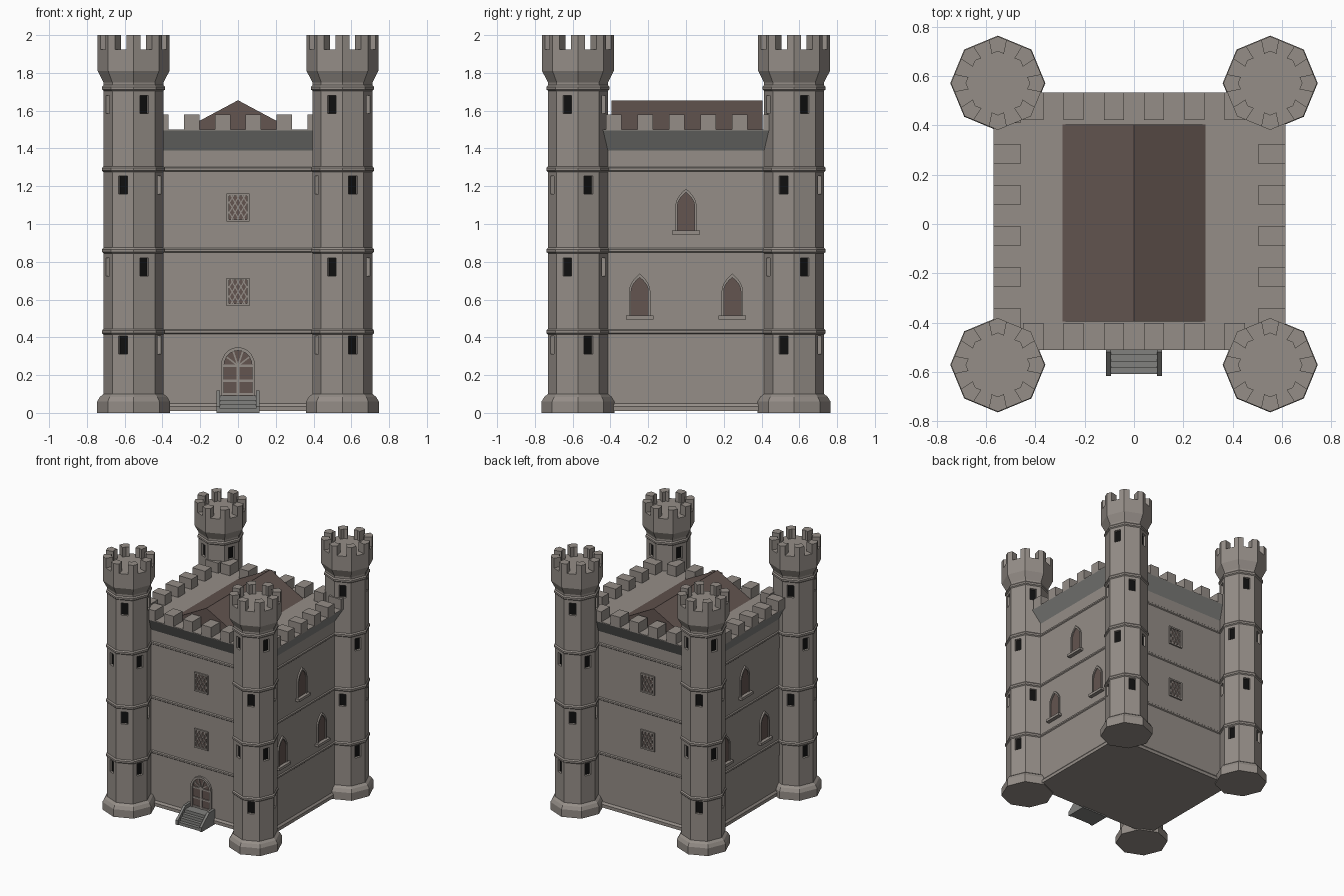
import bpy, bmesh
from math import pi, cos, sin, radians
from mathutils import Matrix, Vector

if "Cube" in bpy.data.objects:
    bpy.data.objects.remove(bpy.data.objects["Cube"])


def material(name, c):
    m = bpy.data.materials.new(name)
    m.diffuse_color = (*c, 1)
    m.use_nodes = True
    m.node_tree.nodes["Principled BSDF"].inputs["Base Color"].default_value = m.diffuse_color
    return m


STONE = material("stone", (0.30, 0.27, 0.245))
GREY = material("grey_stone", (0.22, 0.22, 0.21))
ROOF = material("roof_brown", (0.125, 0.09, 0.08))
BLACK = material("dark_opening", (0.005, 0.005, 0.005))


def finish(name, bm, mat):
    bmesh.ops.recalc_face_normals(bm, faces=bm.faces[:])
    me = bpy.data.meshes.new(name)
    bm.to_mesh(me)
    bm.free()
    me.materials.append(mat)
    ob = bpy.data.objects.new(name, me)
    bpy.context.collection.objects.link(ob)
    return ob


def loft(bm, loops):
    """Skin a stack of equal-length closed loops and cap both ends."""
    rows = [[bm.verts.new(p) for p in lp] for lp in loops]
    n = len(rows[0])
    for a, b in zip(rows, rows[1:]):
        for i in range(n):
            j = (i + 1) % n
            bm.faces.new((a[i], a[j], b[j], b[i]))
    bm.faces.new(rows[0][::-1])
    bm.faces.new(rows[-1])


def box(bm, x0, x1, y0, y1, z0, z1, M=Matrix()):
    loft(bm, [[M @ Vector((x, y, z)) for x, y in ((x0, y0), (x1, y0), (x1, y1), (x0, y1))]
              for z in (z0, z1)])


def prism(bm, pts, d0, d1, M):
    """Extrude a (u, v) outline from depth d0 to d1 outwards from a wall."""
    loft(bm, [[M @ Vector((u, -d, v)) for u, v in pts] for d in (d0, d1)])


def frame(bm, outer, inner, d0, d1, M):
    """Extruded border between two outlines, as a run of solid pieces."""
    n = len(outer)
    for i in range(n):
        j = (i + 1) % n
        if (Vector(outer[i]) - Vector(inner[i])).length + (Vector(outer[j]) - Vector(inner[j])).length > 1e-4:
            prism(bm, [outer[i], outer[j], inner[j], inner[i]], d0, d1, M)


def bar(bm, a, b, w, d0, d1, M):
    a, b = Vector(a), Vector(b)
    t = (b - a).normalized() * w / 2
    n = Vector((-t.y, t.x))
    prism(bm, [a - n, b - n, b + n, a + n], d0, d1, M)


def rect(w, z0, z1):
    return [(-w, z0), (w, z0), (w, z1), (-w, z1)]


def arch(w, z0, spring, top, pointed, n=5):
    pts = [(-w, z0), (w, z0)]
    for i in range(n + 1):
        t = i / n
        u, v = (1 - t * t, t) if pointed else (cos(t * pi / 2), sin(t * pi / 2))
        pts.append((w * u, spring + (top - spring) * v))
    return pts + [(-u, v) for u, v in pts[2:-1]][::-1]


# ---- Main keep: walls with plinth and string courses ----
X0, X1, Y0, Y1 = -0.51, 0.555, -0.452, 0.473


def wall_loop(z, o):
    return [(X0 - o, Y0 - o, z), (X1 + o, Y0 - o, z), (X1 + o, Y1 + o, z), (X0 - o, Y1 + o, z)]


RINGS = (0.43, 0.86, 1.29)
prof = [(0.01, 0.012), (0.035, 0.012), (0.05, 0)]
for z in RINGS:
    prof += [(z - 0.012, 0), (z - 0.006, 0.007), (z + 0.006, 0.007), (z + 0.012, 0)]
bm = bmesh.new()
loft(bm, [wall_loop(z, o) for z, o in prof + [(1.39, 0)]])
finish("keep_walls", bm, STONE)

# Flared cornice and deck
bm = bmesh.new()
loft(bm, [wall_loop(1.39, 0), wall_loop(1.495, 0.06)])
finish("cornice", bm, GREY)
bm = bmesh.new()
loft(bm, [wall_loop(1.495, 0.06), wall_loop(1.5, 0.06)])
finish("roof_deck", bm, STONE)

# Wall merlons
bm = bmesh.new()
o, t, h = 0.06, 0.11, 0.041
for i in range(-3, 3):
    x = (i + 0.5) * 0.1635
    for y in (Y0 - o, Y1 + o - t):
        box(bm, x - h, x + h, y, y + t, 1.5, 1.58)
    y = -0.382 + (i + 3) * 0.1665
    for x in (X0 - o, X1 + o - t):
        box(bm, x, x + t, y - h, y + h, 1.5, 1.58)
finish("wall_merlons", bm, STONE)

# Gabled roof
bm = bmesh.new()
loft(bm, [[(-0.29, y, 1.5), (0.29, y, 1.5), (0, y, 1.655)] for y in (-0.395, 0.405)])
finish("gable_roof", bm, ROOF)

# ---- Corner towers ----
R = 0.159
WIN_Z = (0.36, 0.773, 1.207, 1.632)


def octagon(r, z, cx, cy):
    return [(cx + r * cos(k * pi / 4), cy + r * sin(k * pi / 4), z) for k in range(8)]


tower_prof = [(0, 0.193), (0.06, 0.193), (0.085, 0.178), (0.1, R)]
for z in RINGS + (1.72,):
    tower_prof += [(z - 0.015, R), (z - 0.008, R + 0.008), (z + 0.006, R + 0.008), (z + 0.015, R)]
tower_prof += [(1.75, R), (1.81, 0.19), (1.925, 0.19)]

for sx in (-1, 1):
    for sy in (-1, 1):
        cx, cy = sx * 0.553, sy * 0.572
        bm = bmesh.new()
        loft(bm, [octagon(r, z, cx, cy) for z, r in tower_prof])
        tower = finish("tower", bm, STONE)
        # Merlons wrapped round each corner of the octagon
        bm = bmesh.new()
        ring = [Vector(p) for p in octagon(0.19, 0, 0, 0)]
        for k in range(8):
            v, a, b = ring[k], ring[k - 1], ring[(k + 1) % 8]
            out = [v.lerp(a, 0.27), v, v.lerp(b, 0.27)]
            outline = out + [p * 0.68 for p in out[::-1]]
            loft(bm, [[(p.x + cx, p.y + cy, z) for p in outline] for z in (1.92, 2.0)])
        finish("tower_merlons", bm, STONE)
        # Recessed windows on alternating faces
        cut, dark = bmesh.new(), bmesh.new()
        ap = R * cos(pi / 8)
        for lv, zc in enumerate(WIN_Z):
            shift = (lv + (sx * sy > 0)) % 2
            for q in range(4):
                # facing angle 67.5 or 22.5 degrees plus quarter turns
                ang = radians(67.5 if shift else 22.5) + q * pi / 2
                M = Matrix.Translation((cx, cy, zc)) @ Matrix.Rotation(ang, 4, 'Z')
                box(cut, ap - 0.022, ap + 0.03, -0.025, 0.025, -0.048, 0.048, M)
                box(dark, ap - 0.03, ap - 0.019, -0.025, 0.025, -0.048, 0.048, M)
        cutter = finish("window_cutter", cut, STONE)
        cutter.hide_render = True
        mod = tower.modifiers.new("windows", 'BOOLEAN')
        mod.operation, mod.solver, mod.object = 'DIFFERENCE', 'EXACT', cutter
        dg = bpy.context.evaluated_depsgraph_get()
        me = bpy.data.meshes.new_from_object(tower.evaluated_get(dg))
        tower.modifiers.clear()
        tower.data = me
        bpy.data.objects.remove(cutter)
        finish("tower_window_openings", dark, BLACK)

# ---- Wall frames: local u across, v up, depth outwards ----
WALLS = {n: Matrix.Translation(p) @ Matrix.Rotation(a, 4, 'Z') for n, p, a in (
    ("front", (0, Y0, 0), 0), ("right", (X1, 0, 0), pi / 2),
    ("back", (0, Y1, 0), pi), ("left", (X0, 0, 0), -pi / 2))}

# Lattice windows, front and back
for side in ("front", "back"):
    M = WALLS[side]
    st, br = bmesh.new(), bmesh.new()
    for z0 in (0.567, 1.013):
        z1, w = z0 + 0.148, 0.048
        lo, hi = z0 + 0.012, z1 - 0.012
        frame(st, rect(0.06, z0, z1), rect(w, lo, hi), -0.01, 0.012, M)
        prism(br, rect(w, lo, hi), -0.01, 0.002, M)
        m = 1.7
        for s in (-1, 1):
            for k in range(-3, 4):
                c = (z0 + z1) / 2 + k * 0.052
                ua, ub = max(-w, (lo - c) / m), min(w, (hi - c) / m)
                if ub - ua > 0.005:
                    bar(st, (s * ua, m * ua + c), (s * ub, m * ub + c), 0.006, 0, 0.008, M)
    finish(side + "_lattice_frames", st, STONE)
    finish(side + "_lattice_glass", br, ROOF)

# Pointed windows with sills, right and left
for side in ("right", "left"):
    M = WALLS[side]
    st, br = bmesh.new(), bmesh.new()
    for u, z in ((-0.245, 0.505), (0.245, 0.505), (0, 0.955)):
        W = M @ Matrix.Translation((u, 0, z))
        outer = arch(0.056, 0, 0.14, 0.232, True)
        inner = arch(0.045, 0, 0.14, 0.212, True)
        frame(st, outer, inner, -0.01, 0.012, W)
        prism(br, inner, -0.01, 0.003, W)
        prism(st, rect(0.073, -0.01, 0.01), -0.01, 0.03, W)
    finish(side + "_arched_frames", st, STONE)
    finish(side + "_arched_panels", br, ROOF)

# Front door with glazing bars and fan
M = WALLS["front"]
st, br = bmesh.new(), bmesh.new()
inner = arch(0.074, 0.03, 0.25, 0.33, False)
frame(st, arch(0.09, 0.03, 0.25, 0.348, False), inner, -0.01, 0.015, M)
prism(br, inner, -0.01, 0.003, M)
bar(st, (0, 0.03), (0, 0.25), 0.014, 0, 0.01, M)
for z in (0.1, 0.17, 0.25):
    bar(st, (-0.074, z), (0.074, z), 0.012, 0, 0.01, M)
for a in (35, 70, 110, 145):
    c, s = cos(radians(a)), sin(radians(a))
    bar(st, (0, 0.25), (0.073 * c, 0.25 + 0.079 * s), 0.008, 0, 0.01, M)
finish("door_frame", st, STONE)
finish("door_panel", br, ROOF)

# Steps with sloping side walls
bm = bmesh.new()
for i in range(4):
    box(bm, -0.095, 0.095, -0.61 + i * 0.026, Y0, 0.0 if i == 0 else 0.023 * i, 0.023 * (i + 1))
for s in (-1, 1):
    side = [(Y0, 0), (-0.617, 0), (-0.617, 0.035), (-0.52, 0.118), (Y0, 0.118)]
    loft(bm, [[(s * x, y, z) for y, z in side] for x in (0.094, 0.114)])
finish("front_steps", bm, GREY)
